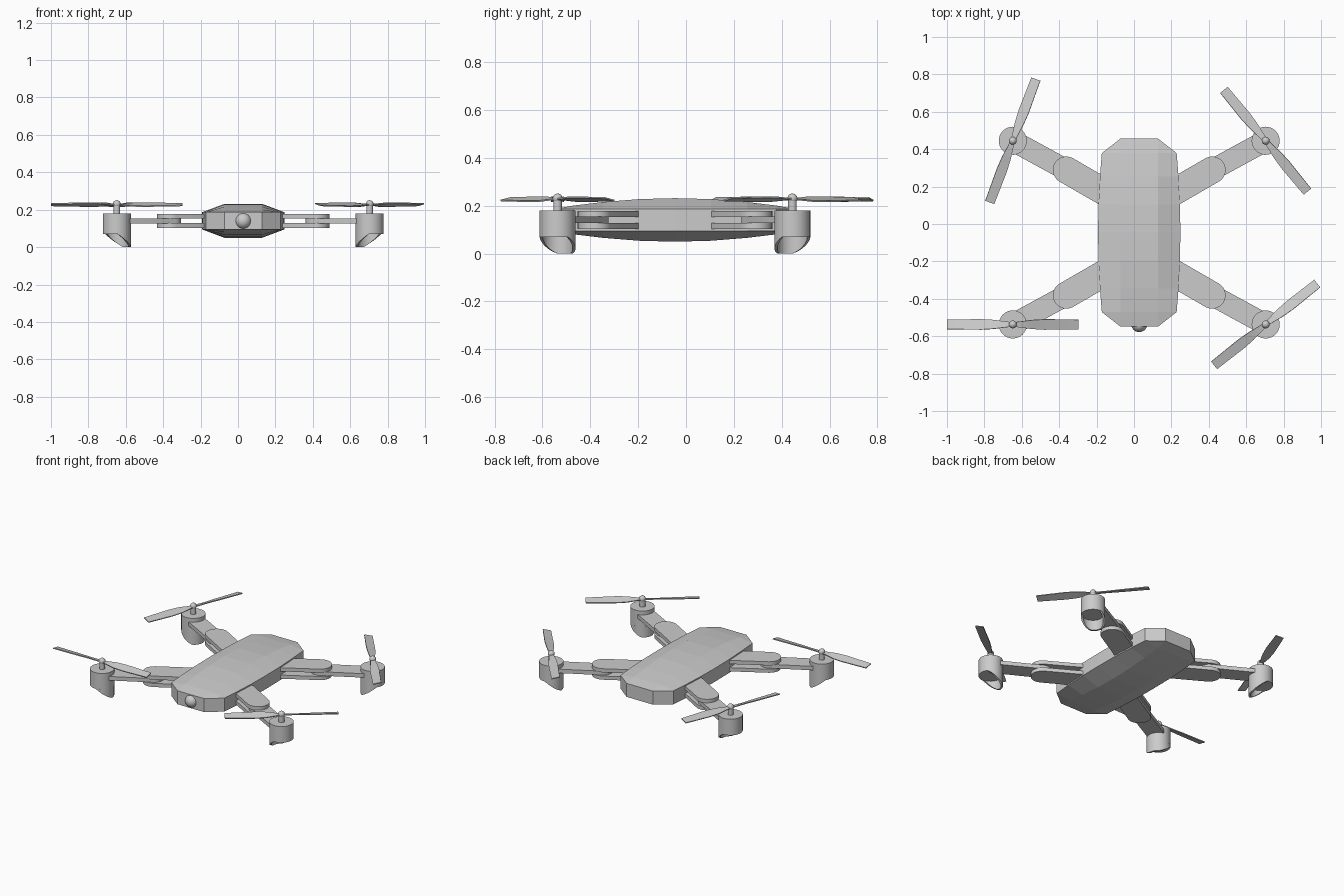
import bpy, bmesh, math
from mathutils import Matrix, Vector

if "Cube" in bpy.data.objects:
    bpy.data.objects.remove(bpy.data.objects["Cube"])

CX, CY, CZ = 0.028, -0.046, 0.1405      # centre of the hull
PIVOT = (0.39, 0.335)                   # arm hinge, relative to centre
MOTOR = (0.676, 0.491)                  # motor axis, relative to centre
R = 0.075                               # motor radius


def finish(bm, name, smooth=True):
    bmesh.ops.remove_doubles(bm, verts=bm.verts, dist=1e-5)
    bmesh.ops.recalc_face_normals(bm, faces=bm.faces)
    me = bpy.data.meshes.new(name)
    bm.to_mesh(me)
    bm.free()
    if smooth:
        me.shade_smooth()
        me.set_sharp_from_angle(angle=math.radians(30))
    ob = bpy.data.objects.new(name, me)
    bpy.context.collection.objects.link(ob)
    return ob


def loft(bm, rings, closed=False):
    """Skin rings of points; cap the ends unless the loft is closed."""
    vs = [[bm.verts.new(p) for p in r] for r in rings]
    n = len(vs[0])
    pairs = list(zip(vs, vs[1:])) + ([(vs[-1], vs[0])] if closed else [])
    for a, b in pairs:
        for i in range(n):
            bm.faces.new((a[i], a[(i + 1) % n], b[(i + 1) % n], b[i]))
    if not closed:
        bm.faces.new(vs[0])
        bm.faces.new(vs[-1])


def circle(x, y, z, r, n=32):
    return [(x + r * math.cos(2 * math.pi * i / n),
             y + r * math.sin(2 * math.pi * i / n), z) for i in range(n)]


def link_plate(name, a, b, r, z0, z1):
    """Flat bar between two points with half-round ends."""
    a, b = Vector(a), Vector(b)
    t = math.atan2((b - a).y, (b - a).x)
    out = []
    for c, start in ((b, t - math.pi / 2), (a, t + math.pi / 2)):
        out += [(c.x + r * math.cos(start + math.pi * i / 14),
                 c.y + r * math.sin(start + math.pi * i / 14)) for i in range(15)]
    bm = bmesh.new()
    loft(bm, [[(x, y, z) for x, y in out] for z in (z0, z1)])
    finish(bm, name)


# Faceted hull: arched top and bottom, chamfered corners
half = [(0.503, 0.1, 0.046), (0.425, 0.2, 0.060), (0.3, 0.21, 0.075),
        (0.15, 0.218, 0.087), (0, 0.22, 0.091)]      # y, half width, half height
stations = [(-y, w, h) for y, w, h in half] + half[-2::-1]
bm = bmesh.new()
rings = []
for y, w, h in stations:
    sec = [(-0.1, h), (0.1, h), (w, 0.046), (w, -0.046),
           (0.1, -h), (-0.1, -h), (-w, -0.046), (-w, 0.046)]
    rings.append([(CX + x, CY + y, CZ + z) for x, z in sec])
loft(bm, rings)
bmesh.ops.dissolve_degenerate(bm, dist=1e-5, edges=bm.edges)
finish(bm, "hull", smooth=False)

# Camera ball in the nose
bm = bmesh.new()
bmesh.ops.create_uvsphere(bm, u_segments=24, v_segments=12, radius=0.043,
                          matrix=Matrix.Translation((CX, -0.535, 0.14)))
finish(bm, "camera_ball")


def build_motor(label, mx, my, inward):
    # Motor can
    bm = bmesh.new()
    loft(bm, [circle(mx, my, z, R) for z in (0.07, 0.18)])
    finish(bm, label + "_motor")
    # Curved landing foot: thin shell under the inner side, cut on a slant
    bm = bmesh.new()
    ribs, n, span = [], 24, math.radians(115)
    for i in range(n + 1):
        a = -span + 2 * span * i / n
        low = min(0.07, max(0.0, (0.065 - R * math.cos(a)) * 0.72))
        low = min(low, 0.0695)
        c, s = math.cos(inward + a), math.sin(inward + a)
        ribs.append([(mx + r * c, my + r * s, z) for r, z in
                     ((R, 0.072), (R, low), (R - 0.012, low), (R - 0.012, 0.072))])
    loft(bm, ribs)
    finish(bm, label + "_foot")
    # Shaft and rounded hub cap
    bm = bmesh.new()
    loft(bm, [circle(mx, my, z, 0.018, 16) for z in (0.178, 0.225)])
    finish(bm, label + "_shaft")
    bm = bmesh.new()
    bmesh.ops.create_uvsphere(bm, u_segments=16, v_segments=8, radius=0.021,
                              matrix=Matrix.Translation((mx, my, 0.23)))
    finish(bm, label + "_hub_cap")


def build_propeller(label, mx, my, angle, spin):
    # Two pitched blades; spin gives the handedness of the pitch
    blade = [(0.0, 0.012, 0), (0.04, 0.016, 12), (0.10, 0.025, 20),
             (0.17, 0.029, 18), (0.352, 0.026, 12)]   # radius, half width, pitch
    bm = bmesh.new()
    for k in (0, math.pi):
        m = (Matrix.Translation((mx, my, 0.227)) @
             Matrix.Rotation(math.radians(angle) + k, 4, 'Z'))
        rings = []
        for r, w, p in blade:
            rot = Matrix.Rotation(math.radians(p) * spin, 4, 'X')
            rings.append([m @ (Vector((r, 0, 0)) + rot @ Vector((0, u, v)))
                          for u, v in ((-w, -0.003), (w, -0.003),
                                       (w, 0.003), (-w, 0.003))])
        loft(bm, rings)
    finish(bm, label + "_propeller")


# Four arms: fixed double plates, folding middle bar, motor, propeller
corners = [("front_left", -1, -1, 0, 1), ("front_right", 1, -1, 38.4, -1),
           ("back_left", -1, 1, 69.5, -1), ("back_right", 1, 1, 129.4, 1)]
for label, sx, sy, angle, spin in corners:
    px, py = CX + sx * PIVOT[0], CY + sy * PIVOT[1]
    mx, my = CX + sx * MOTOR[0], CY + sy * MOTOR[1]
    root = (px - sx * 0.225, py - sy * 0.13)
    link_plate(label + "_upper_arm_plate", root, (px, py), 0.072, 0.153, 0.178)
    link_plate(label + "_lower_arm_plate", root, (px, py), 0.072, 0.103, 0.128)
    link_plate(label + "_folding_arm", (px, py), (mx, my), 0.057, 0.127, 0.154)
    build_motor(label, mx, my, math.atan2(py - my, px - mx))
    build_propeller(label, mx, my, angle, spin)
